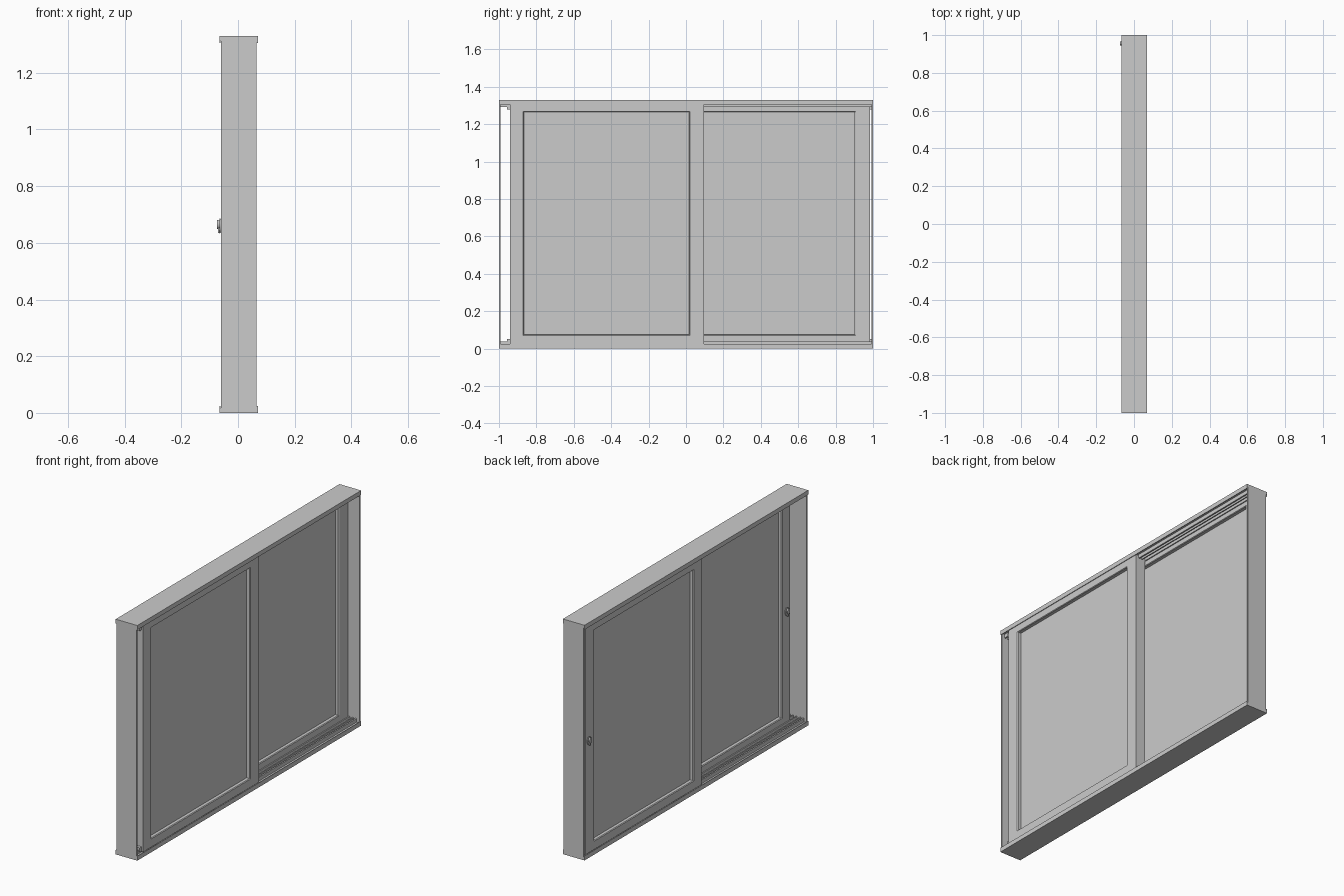
import bpy, bmesh, math
from mathutils import Matrix

if "Cube" in bpy.data.objects:
    bpy.data.objects.remove(bpy.data.objects["Cube"])

H = 1.33


def finish(name, bm):
    bmesh.ops.recalc_face_normals(bm, faces=bm.faces)
    me = bpy.data.meshes.new(name)
    bm.to_mesh(me)
    bm.free()
    ob = bpy.data.objects.new(name, me)
    bpy.context.collection.objects.link(ob)
    return ob


def box(name, x, y, z):
    bm = bmesh.new()
    size = [b - a for a, b in (x, y, z)]
    mid = [(a + b) / 2 for a, b in (x, y, z)]
    bmesh.ops.create_cube(bm, size=1, matrix=Matrix.Translation(mid) @ Matrix.Diagonal((*size, 1)))
    return finish(name, bm)


def extrude_y(name, pts, y0, y1):
    bm = bmesh.new()
    face = bm.faces.new([bm.verts.new((x, y0, z)) for x, z in pts])
    new = bmesh.ops.extrude_face_region(bm, geom=[face])["geom"]
    bmesh.ops.translate(bm, vec=(0, y1 - y0, 0), verts=[v for v in new if isinstance(v, bmesh.types.BMVert)])
    return finish(name, bm)


def disc(name, x0, x1, y, z, ry, rz):
    bm = bmesh.new()
    m = (Matrix.Translation(((x0 + x1) / 2, y, z)) @ Matrix.Diagonal((1, ry, rz, 1))
         @ Matrix.Rotation(math.pi / 2, 4, 'Y'))
    bmesh.ops.create_cone(bm, cap_ends=True, segments=24, radius1=1, radius2=0.85, depth=abs(x1 - x0), matrix=m)
    ob = finish(name, bm)
    ob.select_set(True)
    bpy.context.view_layer.objects.active = ob
    bpy.ops.object.shade_smooth_by_angle()
    ob.select_set(False)
    return ob


def ring_frame(name, x0, x1, outer, inner):
    # Mitred frame: a cross-section (x, blend outer->inner) swept round the opening
    c = 0.004
    section = [(x0, 0), (x0, 0.93), (x0 + c, 1), (x1 - c, 1), (x1, 0.93), (x1, 0)]
    bm = bmesh.new()
    rings = []
    for x, t in section:
        ya, yb, za, zb = [o + (i - o) * t for o, i in zip(outer, inner)]
        rings.append([bm.verts.new((x, *p)) for p in ((ya, za), (yb, za), (yb, zb), (ya, zb))])
    for k, a in enumerate(rings):
        b = rings[(k + 1) % len(rings)]
        for j in range(4):
            bm.faces.new((a[j], a[(j + 1) % 4], b[(j + 1) % 4], b[j]))
    return finish(name, bm)


# Sill and head channels: plate, outer lips, sash tracks and centre fin
ribs = [(-0.065, -0.061, 0.025), (-0.044, -0.036, 0.038), (-0.024, -0.018, 0.038),
        (-0.001, 0.005, 0.038), (0.022, 0.028, 0.038), (0.04, 0.048, 0.038), (0.066, 0.07, 0.025)]
profile = [(-0.065, 0)]
for a, b, h in ribs:
    profile += [(a, 0.017), (a, h), (b, h), (b, 0.017)]
profile.append((0.07, 0))
profile.remove((-0.065, 0.017))
profile.remove((0.07, 0.017))
extrude_y("sill", profile, -1, 1)
extrude_y("head", [(x, H - z) for x, z in profile], -1, 1)

# Jambs
for name, a, b in (("left_jamb", -1, -0.992), ("right_jamb", 0.992, 1)):
    box(name, (-0.06, 0.065), (a, b), (0.015, H - 0.015))

# Sashes with panes, latches and end stops
for name, x0, x1, outer, inner, latch_y, stop_y in (
        ("front", 0.006, 0.065, (-0.94, 0.095, 0.025, 1.308), (-0.865, 0.015, 0.075, 1.265), -0.908, -0.955),
        ("rear", -0.06, -0.002, (-0.055, 0.985, 0.025, 1.308), (0.02, 0.902, 0.075, 1.265), 0.955, 0.988)):
    ring_frame(name + "_sash", x0, x1, outer, inner)
    mid = (x0 + x1) / 2
    ya, yb, za, zb = inner
    box(name + "_pane", (mid - 0.008, mid + 0.008), (ya - 0.01, yb + 0.01), (za - 0.01, zb + 0.01))
    disc(name + "_latch_plate", x0 + 0.001, x0 - 0.005, latch_y, 0.66, 0.017, 0.027)
    disc(name + "_latch_knob", x0 - 0.004, x0 - 0.014, latch_y, 0.665, 0.011, 0.016)
    box(name + "_latch_lever", (x0 - 0.011, x0 - 0.004), (latch_y - 0.004, latch_y + 0.004), (0.635, 0.665))
    for end, z in (("lower", 0.04), ("upper", H - 0.04)):
        box(f"{name}_{end}_stop", (mid - 0.01, mid + 0.02), (stop_y - 0.003, stop_y + 0.016 if stop_y < 0 else stop_y + 0.004),
            (z - 0.012, z + 0.012))
